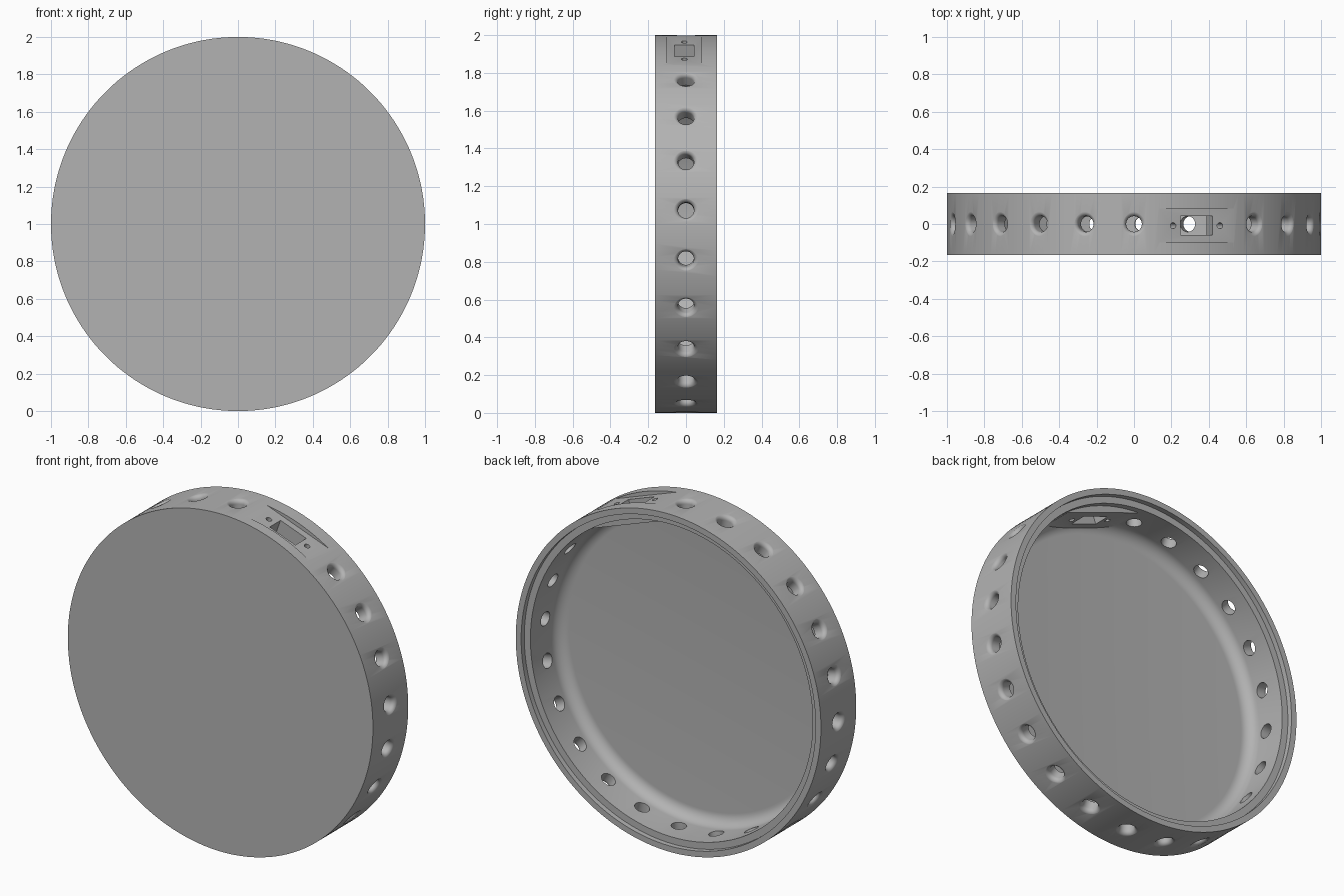
import bpy, bmesh, math
from mathutils import Matrix, Vector

if "Cube" in bpy.data.objects:
    bpy.data.objects.remove(bpy.data.objects["Cube"], do_unlink=True)

HALF = 0.165        # half depth of the dish
FLOOR = -0.125      # inside face of the floor
WALL = 0.925        # inside radius of the wall
PORT = 20           # port angle, clockwise from the top
HOLES = 22
CENTRE = Matrix.Translation((0, 0, 1))

grey = bpy.data.materials.new("grey plastic")
grey.use_nodes = True
grey.diffuse_color = (0.45, 0.45, 0.45, 1)
grey.node_tree.nodes["Principled BSDF"].inputs["Base Color"].default_value = (0.45, 0.45, 0.45, 1)


def make_object(name, bm):
    bmesh.ops.recalc_face_normals(bm, faces=bm.faces)
    mesh = bpy.data.meshes.new(name)
    bm.to_mesh(mesh)
    bm.free()
    mesh.materials.append(grey)
    obj = bpy.data.objects.new(name, mesh)
    bpy.context.collection.objects.link(obj)
    return obj


def arc(cx, cy, r, start, end, steps):
    angles = [math.radians(start + (end - start) * i / steps) for i in range(steps + 1)]
    return [(cx + r * math.cos(a), cy + r * math.sin(a)) for a in angles]


def lathe(bm, profile, steps, matrix):
    """Revolve (radius, height) points about z, closing on the axis."""
    rings = []
    for r, h in profile:
        if r == 0:
            rings.append([bm.verts.new(matrix @ Vector((0, 0, h)))] * steps)
        else:
            rings.append([bm.verts.new(matrix @ Vector(
                (r * math.cos(math.tau * i / steps), r * math.sin(math.tau * i / steps), h)))
                for i in range(steps)])
    for a, b in zip(rings, rings[1:]):
        for i in range(steps):
            j = (i + 1) % steps
            bm.faces.new(dict.fromkeys((a[i], a[j], b[j], b[i])))


def radial(angle):
    """Local z points outward from the dish centre, local y stays on y."""
    return CENTRE @ Matrix.Rotation(math.radians(angle), 4, "Y")


def box(bm, matrix, half_x, y0, y1, z0, z1):
    place = Matrix.Translation((0, (y0 + y1) / 2, (z0 + z1) / 2))
    size = Matrix.Diagonal((2 * half_x, y1 - y0, z1 - z0, 1))
    bmesh.ops.create_cube(bm, size=1, matrix=matrix @ place @ size)


def boolean(target, tool, operation):
    tool.hide_render = True
    mod = target.modifiers.new(operation, "BOOLEAN")
    mod.object, mod.operation, mod.solver = tool, operation, "EXACT"
    bpy.context.view_layer.objects.active = target
    bpy.ops.object.modifier_apply(modifier=mod.name)
    bpy.data.objects.remove(tool, do_unlink=True)


# Dish: closed front, filleted floor, stepped lip at the open back
fillet = 0.07
profile = [(0, -HALF), (1, -HALF), (1, HALF), (0.965, HALF), (0.965, HALF - 0.03),
           (WALL, HALF - 0.03)]
profile += arc(WALL - fillet, FLOOR + fillet, fillet, 0, -90, 10) + [(0, FLOOR)]
bm = bmesh.new()
lathe(bm, profile, 180, CENTRE @ Matrix.Rotation(-math.pi / 2, 4, "X"))
dish = make_object("dish", bm)

# Flat mounting block behind the port
bm = bmesh.new()
box(bm, radial(PORT), 0.26, -0.15, 0.1, 0.885, 0.96)
boolean(dish, make_object("port_block", bm), "UNION")

# Round holes with a flared outer edge, evenly spread outside the port
bm = bmesh.new()
bore, flare = 0.042, 0.025
hole = [(0, 0.8), (bore, 0.8)] + arc(bore + flare, 1 - flare, flare, 180, 90, 8)
hole += [(bore + flare, 1.05), (0, 1.05)]
for i in range(HOLES):
    lathe(bm, hole, 32, radial(2 * PORT + i * (360 - 2 * PORT) / (HOLES - 1)))
boolean(dish, make_object("hole_cutter", bm), "DIFFERENCE")

# Port recess
bm = bmesh.new()
box(bm, radial(PORT), 0.3, -0.1, 0.082, 0.977, 1.1)
boolean(dish, make_object("recess_cutter", bm), "DIFFERENCE")

# Port slot and its two screw holes
bm = bmesh.new()
box(bm, radial(PORT), 0.09, -0.06, 0.042, 0.8, 1.1)
for side in (-1, 1):
    lathe(bm, [(0, 0.8), (0.016, 0.8), (0.016, 1.1), (0, 1.1)], 24,
          radial(PORT) @ Matrix.Translation((side * 0.133, -0.009, 0)))
boolean(dish, make_object("slot_cutter", bm), "DIFFERENCE")

# Smooth curved faces, keep the edges crisp
bpy.ops.object.select_all(action="DESELECT")
dish.select_set(True)
bpy.context.view_layer.objects.active = dish
bpy.ops.object.shade_smooth_by_angle(angle=math.radians(30))
